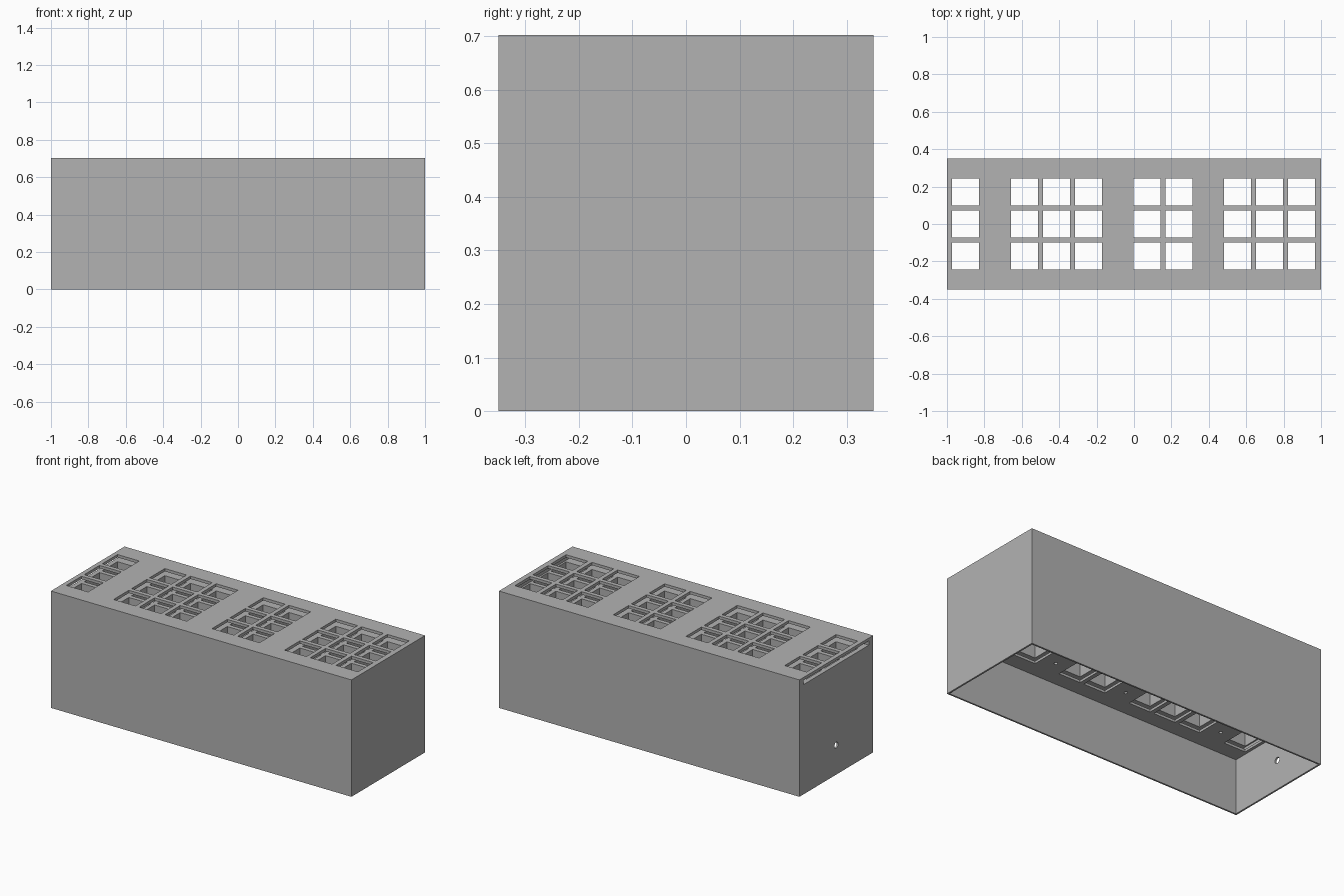
import bpy
import bmesh
from mathutils import Matrix, Vector

default = bpy.data.objects.get("Cube")
if default:
    bpy.data.objects.remove(default, do_unlink=True)

# Single plain grey material
grey = bpy.data.materials.new("plain_grey")
grey.use_nodes = True
colour = (0.448, 0.448, 0.448, 1)
grey.diffuse_color = colour
grey.node_tree.nodes["Principled BSDF"].inputs["Base Color"].default_value = colour


def add_box(bm, low, high):
    low, high = Vector(low), Vector(high)
    matrix = Matrix.Translation((low + high) / 2) @ Matrix.Diagonal((high - low).to_4d())
    bmesh.ops.create_cube(bm, size=1, matrix=matrix)


def add_rod(bm, centre, radius, length, axis="Z"):
    turn = Matrix.Rotation(1.5707963, 4, "Y") if axis == "X" else Matrix()
    bmesh.ops.create_cone(bm, cap_ends=True, segments=24, radius1=radius, radius2=radius,
                          depth=length, matrix=Matrix.Translation(centre) @ turn)


def make_object(name, bm):
    mesh = bpy.data.meshes.new(name)
    bm.to_mesh(mesh)
    bm.free()
    mesh.materials.append(grey)
    obj = bpy.data.objects.new(name, mesh)
    bpy.context.collection.objects.link(obj)
    return obj


def carve(target, bm):
    cutter = make_object("cutter", bm)
    cutter.hide_render = True
    mod = target.modifiers.new("carve", "BOOLEAN")
    mod.operation = "DIFFERENCE"
    mod.solver = "EXACT"
    mod.object = cutter
    bpy.context.view_layer.objects.active = target
    bpy.ops.object.modifier_apply(modifier=mod.name)
    bpy.data.objects.remove(cutter, do_unlink=True)


WALL = 0.01
CEILING = 0.33
HALF_Y = 0.35
TOP = 0.703
columns = [-0.9, -0.585, -0.414, -0.243, 0.07, 0.241, 0.553, 0.724, 0.896]
rows = [-0.171, 0, 0.171]
gaps = [-0.743, -0.087, 0.397]
HALF_CELL = 0.0725

# Outer casing
bm = bmesh.new()
add_box(bm, (-1, -HALF_Y, 0), (1, HALF_Y, TOP))
casing = make_object("casing", bm)

# Open compartment underneath
bm = bmesh.new()
add_box(bm, (WALL - 1, WALL - HALF_Y, -0.1), (1 - WALL, HALF_Y - WALL, CEILING))
carve(casing, bm)

# Slide-in slot under the top cover, open at one end
bm = bmesh.new()
add_box(bm, (-1.1, -0.31, 0.66), (0.98, 0.31, 0.686))
carve(casing, bm)

# Narrow gap above the lower plate
bm = bmesh.new()
add_box(bm, (-0.98, -0.31, CEILING + 0.015), (0.98, 0.31, CEILING + 0.035))
carve(casing, bm)

# Square light channels
bm = bmesh.new()
for x in columns:
    for y in rows:
        add_box(bm, (x - HALF_CELL, y - HALF_CELL, 0.2),
                (x + HALF_CELL, y + HALF_CELL, 0.8))
carve(casing, bm)

# Small holes in the lower plate between the groups
bm = bmesh.new()
for x in gaps:
    for y in rows:
        add_rod(bm, (x, y, CEILING), 0.01, 0.05)
carve(casing, bm)

# Round cable hole in the slotted end
bm = bmesh.new()
add_rod(bm, (-1, 0, 0.177), 0.018, 0.1, "X")
carve(casing, bm)
